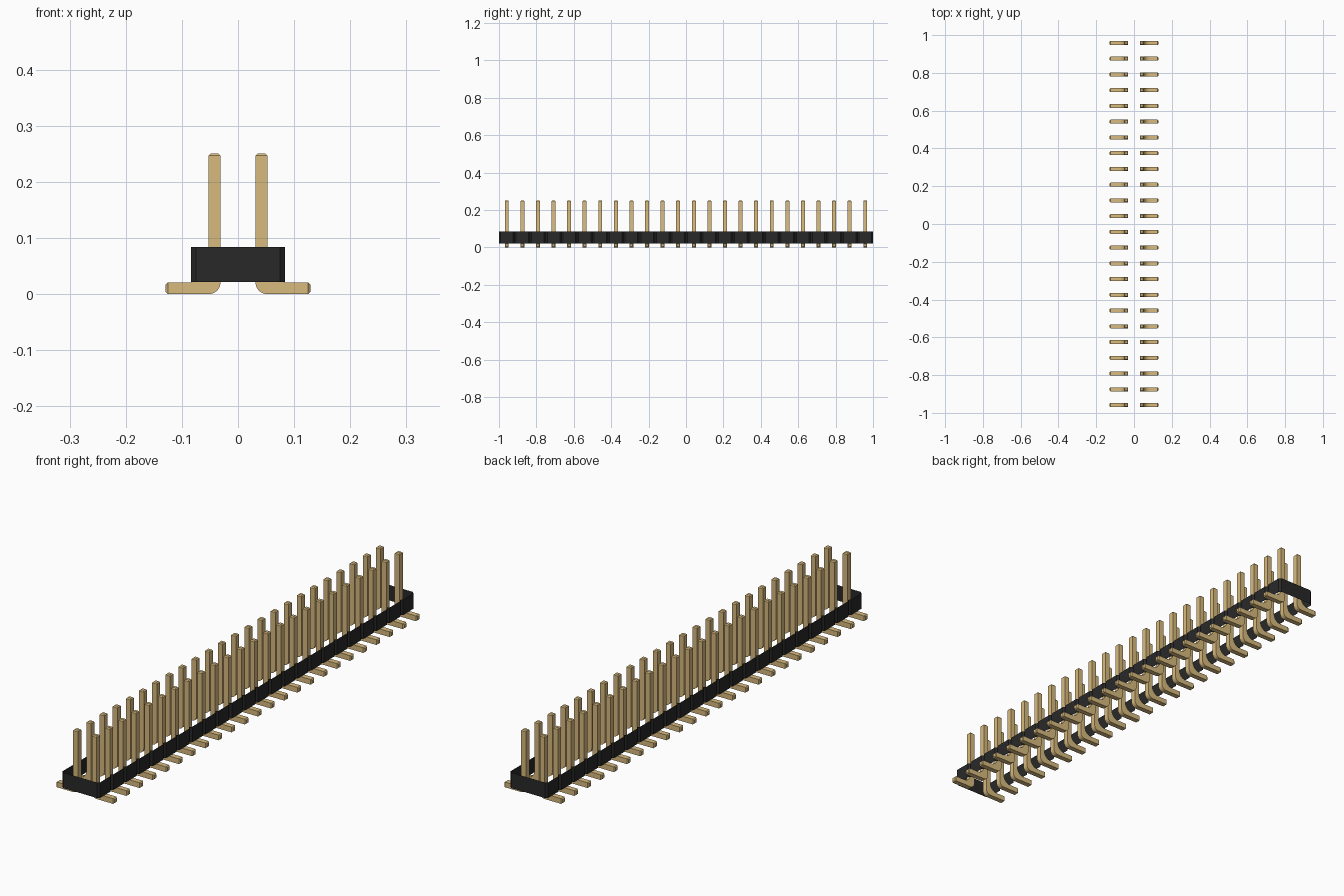
import bpy, bmesh
from math import sin, cos, pi, radians

cube = bpy.data.objects.get("Cube")
if cube:
    bpy.data.objects.remove(cube)

COUNT = 24
PITCH = 2 / COUNT
PIN = 0.021           # square pin thickness
PIN_X = PITCH / 2     # row offset from the centre line
TOP, TOE = 0.251, 0.129
BODY_Z = (0.022, 0.084)
NOTCH = PITCH / 10


def material(name, rgb):
    mat = bpy.data.materials.new(name)
    mat.use_nodes = True
    mat.diffuse_color = (*rgb, 1)
    mat.node_tree.nodes["Principled BSDF"].inputs["Base Color"].default_value = (*rgb, 1)
    return mat


def add_object(name, bm, mat):
    bmesh.ops.recalc_face_normals(bm, faces=bm.faces)
    mesh = bpy.data.meshes.new(name)
    bm.to_mesh(mesh)
    bm.free()
    mesh.materials.append(mat)
    obj = bpy.data.objects.new(name, mesh)
    bpy.context.collection.objects.link(obj)
    return obj


def arc(cx, cz, r, start, end, steps=6):
    angles = [start + (end - start) * i / steps for i in range(steps + 1)]
    return [(cx + r * cos(a), cz + r * sin(a)) for a in angles]


black = material("black plastic", (0.022, 0.0215, 0.0215))
gold = material("gold metal", (0.69, 0.495, 0.208))

# Housing: open wall ring, notched between neighbouring pin positions
side = []
for i in range(COUNT):
    y = -1 + i * PITCH
    side += [(PITCH - NOTCH, y), (PITCH, y + NOTCH), (PITCH, y + PITCH - NOTCH)]
side.append((PITCH - NOTCH, 1))
outline = side + [(-x, y) for x, y in reversed(side)]

bm = bmesh.new()
rings = [[bm.verts.new((x, y, z)) for x, y in outline] for z in BODY_Z]
low, high = rings
for i in range(len(outline)):
    j = (i + 1) % len(outline)
    bm.faces.new((low[i], low[j], high[j], high[i]))
add_object("housing_wall", bm, black)

# Pin: bent L profile extruded along y, with chamfered tip and toe
inner, outer = PIN_X - PIN / 2, PIN_X + PIN / 2
bend = 0.032
profile = [(inner, TOP)]
profile += arc(inner + PIN, PIN, PIN, pi, 1.5 * pi)
profile += [(TOE, 0), (TOE, PIN)]
profile += arc(outer + bend, PIN + bend, bend, 1.5 * pi, pi)
profile += [(outer, TOP)]

bm = bmesh.new()
base = bm.faces.new([bm.verts.new((x, -PIN / 2, z)) for x, z in profile])
new = bmesh.ops.extrude_face_region(bm, geom=[base])["geom"]
bmesh.ops.translate(bm, vec=(0, PIN, 0), verts=[v for v in new if isinstance(v, bmesh.types.BMVert)])
bmesh.ops.recalc_face_normals(bm, faces=bm.faces)
ends = [f for f in bm.faces
        if all(v.co.z > TOP - 1e-4 for v in f.verts) or all(v.co.x > TOE - 1e-4 for v in f.verts)]
bmesh.ops.bevel(bm, geom=list({e for f in ends for e in f.edges}),
                offset=0.004, segments=1, affect='EDGES')
pins = add_object("contact_pins", bm, gold)
pins.location.y = -1 + PITCH / 2

bpy.context.view_layer.objects.active = pins
pins.select_set(True)
bpy.ops.object.shade_smooth_by_angle(angle=radians(30))

# Repeat along the row and mirror to the second row
row = pins.modifiers.new("row", 'ARRAY')
row.count = COUNT
row.use_relative_offset = False
row.use_constant_offset = True
row.constant_offset_displace = (0, PITCH, 0)
mirror = pins.modifiers.new("second_row", 'MIRROR')
mirror.use_axis[0] = True
mirror.use_mirror_merge = False
